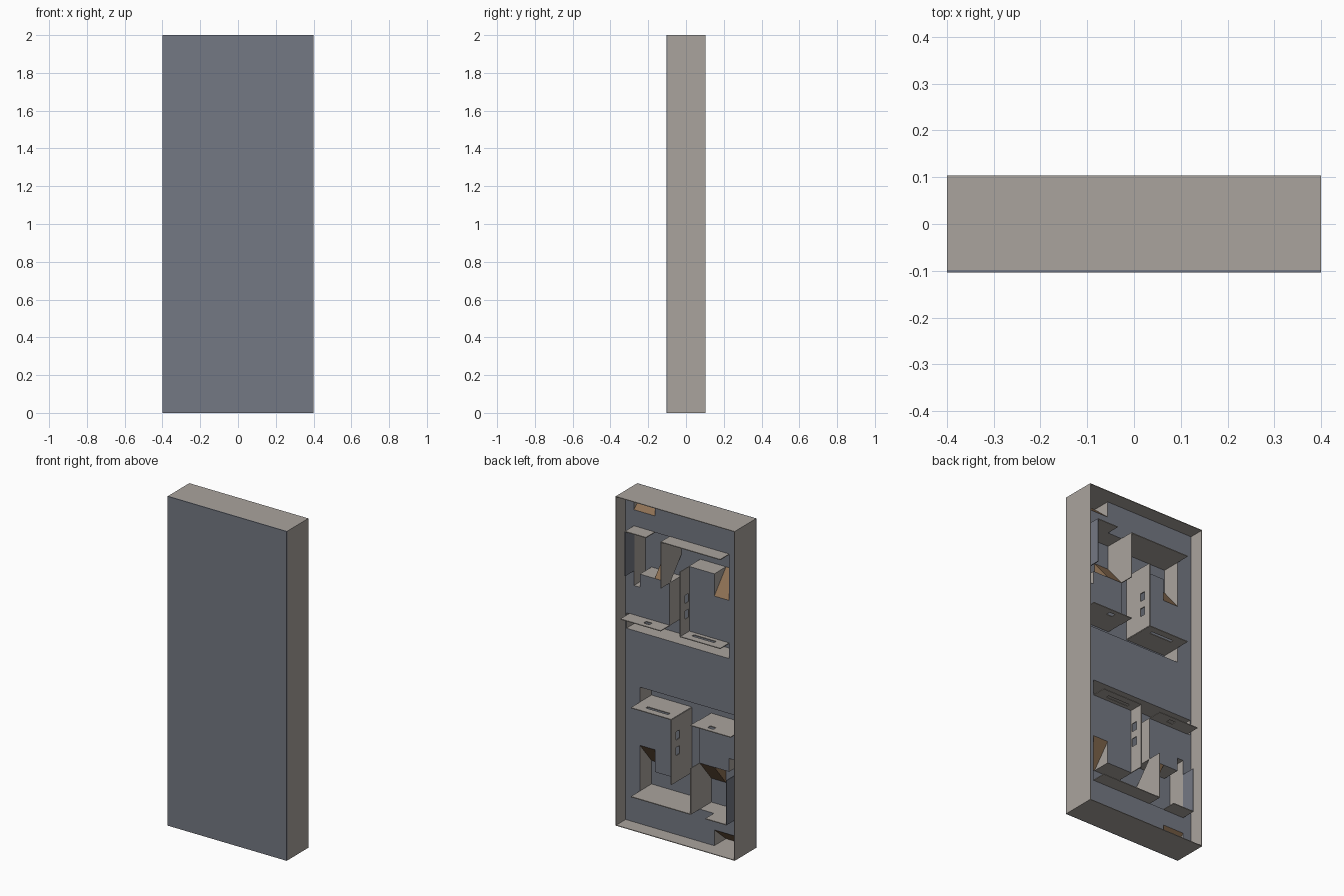
import bpy, bmesh, math
from mathutils import Matrix, Vector

if "Cube" in bpy.data.objects:
    bpy.data.objects.remove(bpy.data.objects["Cube"])

def mat(name, rgb):
    m = bpy.data.materials.new(name)
    m.diffuse_color = (*rgb, 1)
    m.use_nodes = True
    m.node_tree.nodes["Principled BSDF"].inputs["Base Color"].default_value = m.diffuse_color
    return m

BLUE = mat("slate blue", (0.175, 0.19, 0.228))
TAUPE = mat("warm grey", (0.40, 0.37, 0.34))
BROWN = mat("brown", (0.27, 0.165, 0.09))

FLOOR, BACK = -0.098, 0.104      # inside of the front sheet, open rear rim
PLATE = 0.014                    # rear surface of the raised insert
HALF_TURN = Matrix.Translation((0, 0, 2)) @ Matrix.Rotation(math.pi, 4, 'Y')

def finish(name, bm, mats, thick=0, turn=False):
    """Make an object; with turn, also its half-turned twin."""
    bmesh.ops.remove_doubles(bm, verts=bm.verts, dist=1e-5)
    for suffix in (("upper", "lower") if turn else ("",)):
        me = bpy.data.meshes.new(name)
        bm.to_mesh(me)
        for m in mats:
            me.materials.append(m)
        if suffix == "lower":
            me.transform(HALF_TURN)
        ob = bpy.data.objects.new((name + "_" + suffix).strip("_"), me)
        bpy.context.collection.objects.link(ob)
        if thick:
            s = ob.modifiers.new("thickness", 'SOLIDIFY')
            s.thickness, s.offset = thick, 0
    bm.free()

def face(bm, pts, mi=0, toward=None):
    f = bm.faces.new([bm.verts.new(p) for p in pts])
    f.material_index = mi
    if toward is not None:
        f.normal_update()
        if f.normal.dot(Vector(toward)) < 0:
            f.normal_flip()

def box(name, m, x0, x1, y0, y1, z0, z1):
    bm = bmesh.new()
    bmesh.ops.create_cube(bm, size=1)
    for v in bm.verts:
        v.co = ((x0 + x1) / 2 + v.co.x * (x1 - x0), (y0 + y1) / 2 + v.co.y * (y1 - y0),
                (z0 + z1) / 2 + v.co.z * (z1 - z0))
    finish(name, bm, [m])

def sheet(name, us, vs, holes, place, m=TAUPE):
    """Thin folded tab from a grid of cells, leaving out the hole cells."""
    bm = bmesh.new()
    for i in range(len(us) - 1):
        for j in range(len(vs) - 1):
            if (i, j) not in holes:
                face(bm, [place(u, v) for u, v in ((us[i], vs[j]), (us[i + 1], vs[j]),
                                                   (us[i + 1], vs[j + 1]), (us[i], vs[j + 1]))])
    bmesh.ops.remove_doubles(bm, verts=bm.verts, dist=1e-5)
    bmesh.ops.recalc_face_normals(bm, faces=bm.faces)
    finish(name, bm, [m], 0.005, True)

# Outer tray: front sheet and four rim walls
box("front_sheet", BLUE, -0.4, 0.4, -0.104, FLOOR, 0, 2)
for s in (-1, 1):
    side = "left" if s < 0 else "right"
    a, b = sorted((s * 0.4, s * 0.396))
    box(side + "_wall", TAUPE, a, b, FLOOR, BACK, 0, 2)
box("bottom_wall", TAUPE, -0.396, 0.396, FLOOR, BACK, 0, 0.004)
box("top_wall", TAUPE, -0.396, 0.396, FLOOR, BACK, 1.996, 2)

# Raised insert: plate with cutouts whose walls run down to the front sheet
xs = [-0.396, -0.3, -0.2, -0.03, 0.1, 0.2, 0.3, 0.34, 0.39, 0.396]
zs = [1, 1.167, 1.26, 1.44, 1.52, 1.655, 1.8, 1.9, 1.996]
cutouts = [(-0.3, 0.39, 1.167, 1.26), (-0.03, 0.1, 1.26, 1.655), (-0.3, -0.2, 1.52, 1.655),
           (0.1, 0.3, 1.52, 1.655), (0.3, 0.34, 1.44, 1.655), (-0.3, 0.34, 1.655, 1.8),
           (0.2, 0.34, 1.9, 2)]

def solid(i, j):
    if not (0 <= i < len(xs) - 1 and 0 <= j < len(zs) - 1):
        return None
    x, z = (xs[i] + xs[i + 1]) / 2, (zs[j] + zs[j + 1]) / 2
    return not any(a < x < b and c < z < d for a, b, c, d in cutouts)

bm = bmesh.new()
for i in range(len(xs) - 1):
    for j in range(len(zs) - 1):
        if not solid(i, j):
            continue
        x0, x1, z0, z1 = xs[i], xs[i + 1], zs[j], zs[j + 1]
        face(bm, [(x0, PLATE, z0), (x1, PLATE, z0), (x1, PLATE, z1), (x0, PLATE, z1)], 0, (0, 1, 0))
        for di, dj, p, q in ((-1, 0, (x0, z0), (x0, z1)), (1, 0, (x1, z0), (x1, z1)),
                             (0, -1, (x0, z0), (x1, z0)), (0, 1, (x0, z1), (x1, z1))):
            if solid(i + di, j + dj) is False:
                face(bm, [(p[0], PLATE, p[1]), (q[0], PLATE, q[1]),
                          (q[0], FLOOR, q[1]), (p[0], FLOOR, p[1])], 1, (di, 0, dj))
finish("insert_plate", bm, [BLUE, TAUPE], 0, True)

# Brown sloping ramps from the plate down to the front sheet
bm = bmesh.new()
for x0, x1, z0, z1 in ((-0.3, -0.2, 1.52, 1.655), (0.1, 0.2, 1.52, 1.655), (0.2, 0.34, 1.9, 1.996)):
    face(bm, [(x0, PLATE, z0), (x1, PLATE, z0), (x1, FLOOR, z1), (x0, FLOOR, z1)], 0, (0, 1, 1))
    face(bm, [(x1, PLATE, z0), (x1, FLOOR, z0), (x1, FLOOR, z1)], 0, (1, 0, 0))
finish("ramp", bm, [BROWN], 0, True)

# Horizontal tabs (shelves)
def flat(z):
    return lambda u, v: (u, v, z)

def upright(x):
    return lambda u, v: (x, u, v)

TIP = 0.1
sheet("slotted_shelf", [-0.3, -0.23, -0.08, -0.03], [FLOOR, 0.038, 0.058, TIP], {(1, 1)}, flat(1.26))
sheet("holed_shelf", [0.1, 0.195, 0.235, 0.37], [PLATE, 0.045, 0.072, TIP], {(1, 1)}, flat(1.26))
sheet("long_shelf", [-0.3, 0.1], [FLOOR, TIP], set(), flat(1.8))
sheet("short_shelf", [0.2, 0.34], [FLOOR, TIP], set(), flat(1.8))

# Upright tabs
sheet("windowed_panel", [FLOOR, 0.022, 0.058, TIP], [1.26, 1.35, 1.40, 1.445, 1.495, 1.655],
      {(1, 1), (1, 3)}, upright(-0.03))
sheet("side_tab", [PLATE, TIP], [1.53, 1.8], set(), upright(0.34), BLUE)
bm = bmesh.new()
face(bm, [(0.1, TIP, 1.52), (0.1, TIP, 1.8), (0.1, FLOOR, 1.8), (0.1, FLOOR, 1.655), (0.1, PLATE, 1.52)])
finish("sloped_panel", bm, [TAUPE], 0.005, True)
